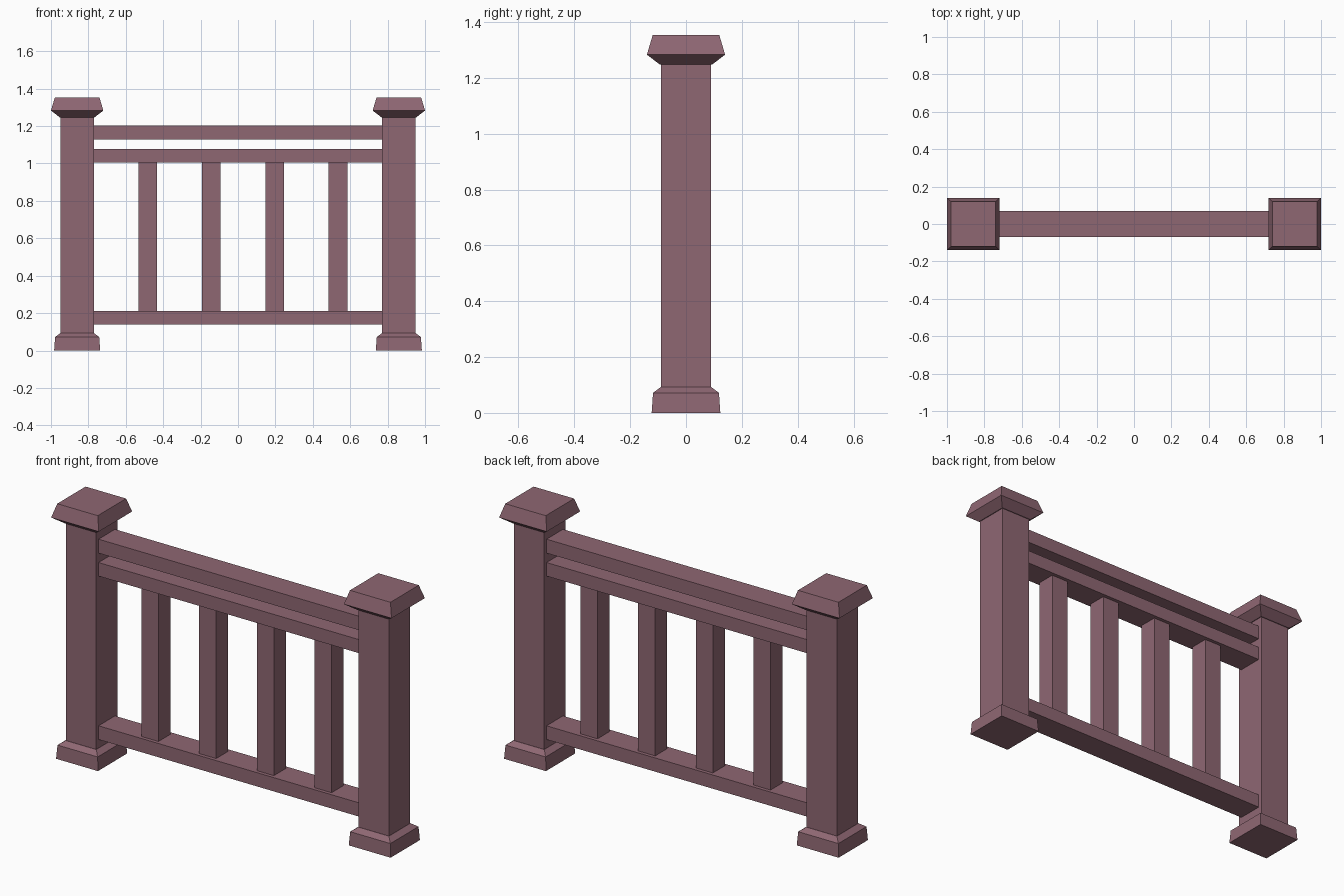
import bpy, bmesh

if "Cube" in bpy.data.objects:
    bpy.data.objects.remove(bpy.data.objects["Cube"])

mat = bpy.data.materials.new("mauve brown paint")
mat.diffuse_color = (0.275, 0.136, 0.171, 1)
mat.use_nodes = True
mat.node_tree.nodes["Principled BSDF"].inputs["Base Color"].default_value = mat.diffuse_color


def finish(name, bm):
    bmesh.ops.recalc_face_normals(bm, faces=bm.faces)
    me = bpy.data.meshes.new(name)
    bm.to_mesh(me)
    bm.free()
    me.materials.append(mat)
    ob = bpy.data.objects.new(name, me)
    bpy.context.collection.objects.link(ob)
    return ob


def square_stack(name, x, profile):
    """Loft square rings given as (half width, z), capped at both ends."""
    bm = bmesh.new()
    rings = [[bm.verts.new((x + sx * h, sy * h, z))
              for sx, sy in ((-1, -1), (1, -1), (1, 1), (-1, 1))]
             for h, z in profile]
    for a, b in zip(rings, rings[1:]):
        for i in range(4):
            j = (i + 1) % 4
            bm.faces.new((a[i], a[j], b[j], b[i]))
    bm.faces.new(rings[0][::-1])
    bm.faces.new(rings[-1])
    return finish(name, bm)


def box(name, x0, x1, half_y, z0, z1):
    bm = bmesh.new()
    bmesh.ops.create_cube(bm, size=1)
    for v in bm.verts:
        v.co = (x1 if v.co.x > 0 else x0,
                half_y if v.co.y > 0 else -half_y,
                z1 if v.co.z > 0 else z0)
    return finish(name, bm)


# Posts, each with a stepped foot and a bevelled cap
for side, x in (("left", -0.86), ("right", 0.86)):
    square_stack(side + "_post", x, [(0.089, 0.05), (0.089, 1.26)])
    square_stack(side + "_post_foot", x,
                 [(0.123, 0), (0.118, 0.072), (0.09, 0.093)])
    square_stack(side + "_post_cap", x,
                 [(0.093, 1.247), (0.14, 1.283), (0.119, 1.354)])

# Horizontal rails
for name, z0, z1 in (("hand_rail", 1.128, 1.202),
                     ("upper_rail", 1.006, 1.078),
                     ("lower_rail", 0.138, 0.211)):
    box(name, -0.775, 0.775, 0.069, z0, z1)

# Balusters between upper and lower rails
for i in range(4):
    x = -0.482 + 0.339 * i
    box(f"baluster_{i + 1}", x - 0.05, x + 0.05, 0.05, 0.205, 1.012)
